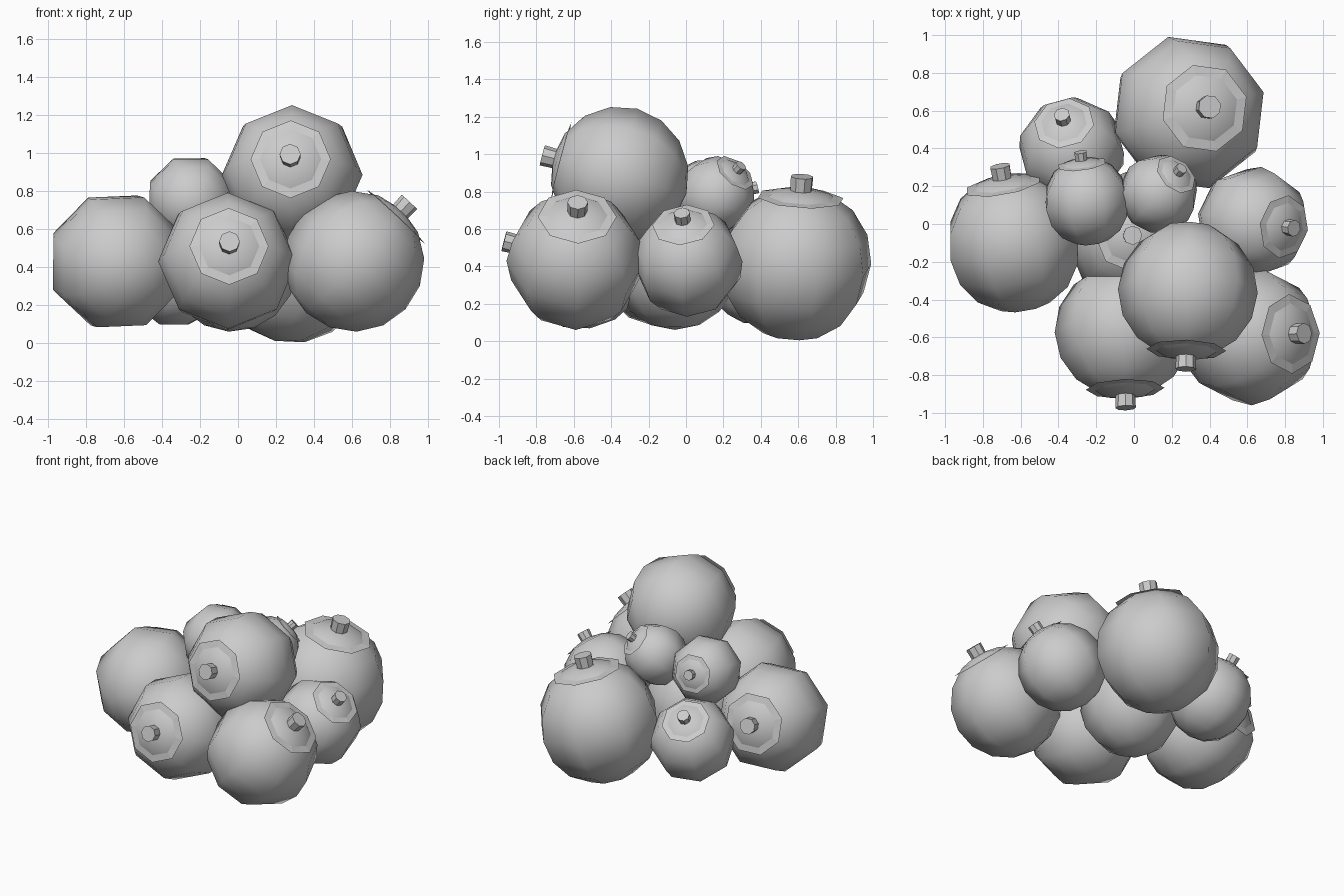
import bpy, bmesh, math
from mathutils import Vector, Matrix

if "Cube" in bpy.data.objects:
    bpy.data.objects.remove(bpy.data.objects["Cube"])

SIDES, RINGS = 8, 8

# centre, radius, direction the stalk points, roll in degrees
BERRIES = [
    ((0.29, 0.59, 0.415), 0.415, (0.11, 0.03, 0.46), 0),
    ((-0.635, -0.10, 0.43), 0.37, (-0.07, 0.38, 0.10), 20),
    ((-0.33, 0.39, 0.37), 0.285, (-0.05, 0.18, 0.25), 22),
    ((-0.25, 0.12, 0.755), 0.235, (-0.03, 0.23, 0.06), 22),
    ((0.13, 0.16, 0.78), 0.21, (0.10, 0.11, 0.13), 0),
    ((0.285, -0.355, 0.885), 0.37, (-0.01, -0.38, 0.10), 0),
    ((0.61, -0.59, 0.43), 0.37, (0.27, 0.01, 0.29), 0),
    ((-0.03, -0.06, 0.40), 0.34, (0.02, 0.0, 0.35), 0),
    ((0.63, 0.01, 0.425), 0.295, (0.20, -0.03, 0.24), 0),
    ((-0.055, -0.565, 0.43), 0.365, (0.01, -0.39, 0.10), 0),
]


def finish(bm, name, matrix, smooth):
    mesh = bpy.data.meshes.new(name)
    bm.transform(matrix)
    for f in bm.faces:
        f.smooth = smooth
    bm.to_mesh(mesh)
    bm.free()
    obj = bpy.data.objects.new(name, mesh)
    bpy.context.collection.objects.link(obj)
    return obj


for i, (centre, radius, axis, roll) in enumerate(BERRIES, 1):
    turn = Vector(axis).to_track_quat('Z', 'Y').to_matrix().to_4x4()
    m = (Matrix.Translation(centre) @ turn
         @ Matrix.Rotation(math.radians(roll), 4, 'Z') @ Matrix.Scale(radius, 4))

    # round body
    bm = bmesh.new()
    bmesh.ops.create_uvsphere(bm, u_segments=SIDES, v_segments=RINGS, radius=1)
    finish(bm, f"berry_{i}", m, True)

    # leafy cap: shallow eight-sided cone lying on the body
    bm = bmesh.new()
    tip = bm.verts.new((0, 0, 0.95))
    rim = [bm.verts.new((0.57 * math.cos(a), 0.57 * math.sin(a), 0.87))
           for a in (k * math.tau / SIDES for k in range(SIDES))]
    for k in range(SIDES):
        bm.faces.new((tip, rim[k], rim[(k + 1) % SIDES]))
    finish(bm, f"cap_{i}", m, False)

    # short stalk
    bm = bmesh.new()
    bmesh.ops.create_cone(bm, cap_ends=True, segments=SIDES, radius1=0.14,
                          radius2=0.15, depth=0.25,
                          matrix=Matrix.Translation((0, 0, 1.03)))
    stalk = finish(bm, f"stalk_{i}", m, False)
